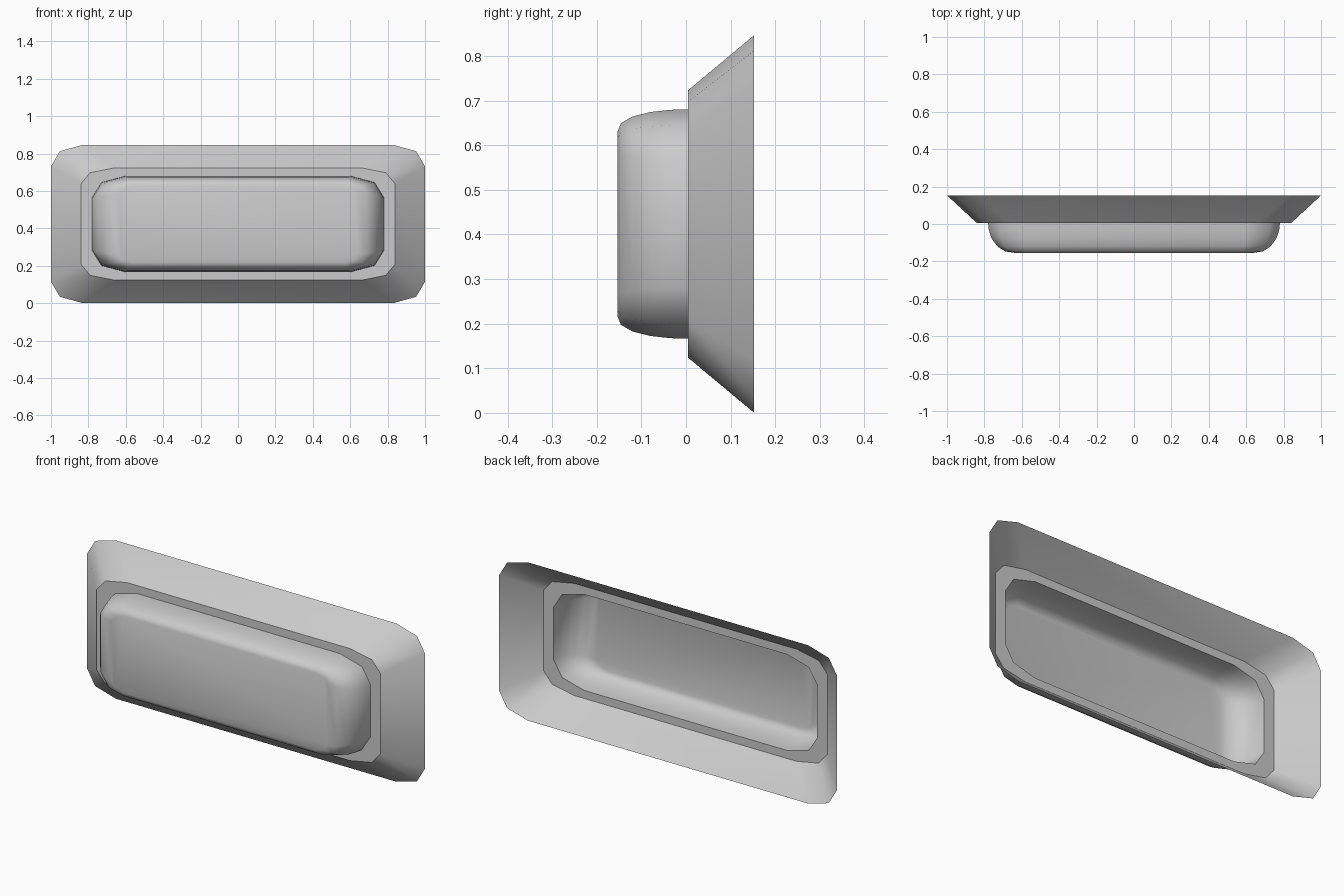
import bpy, bmesh, math

cube = bpy.data.objects.get("Cube")
if cube:
    bpy.data.objects.remove(cube, do_unlink=True)

MID_Z = 0.4235

grey = bpy.data.materials.new("plain_grey")
grey.use_nodes = True
grey.diffuse_color = (0.6, 0.6, 0.6, 1)
grey.node_tree.nodes["Principled BSDF"].inputs["Base Color"].default_value = (0.6, 0.6, 0.6, 1)


def outline(y, w, h, k=1.0, cx=0.18, cz=0.115):
    """Rectangle of half size w, h with two-step cut corners, anticlockwise from the front."""
    corner = [(w, h - cz * k), (w - 0.28 * cx * k, h - 0.3 * cz * k), (w - cx * k, h)]
    top = corner + [(-x, z) for x, z in reversed(corner)]
    loop = top + [(-x, -z) for x, z in top]
    return [(x, y, MID_Z + z) for x, z in loop]


def shell(name, loops, capped=False):
    """Open skin through successive outlines, optionally closed at the last one."""
    bm = bmesh.new()
    rings = [[bm.verts.new(p) for p in loop] for loop in loops]
    n = len(rings[0])
    for a, b in zip(rings, rings[1:]):
        for i in range(n):
            j = (i + 1) % n
            bm.faces.new((a[i], a[j], b[j], b[i]))
    if capped:
        bm.faces.new(rings[-1])
    mesh = bpy.data.meshes.new(name)
    bm.to_mesh(mesh)
    bm.free()
    mesh.materials.append(grey)
    obj = bpy.data.objects.new(name, mesh)
    bpy.context.collection.objects.link(obj)
    bpy.ops.object.select_all(action='DESELECT')
    obj.select_set(True)
    bpy.context.view_layer.objects.active = obj
    bpy.ops.object.shade_smooth_by_angle(angle=math.radians(46))
    return obj


back_edge = outline(0.153, 1.0, MID_Z, cx=0.17)
step_outer = outline(0.005, 0.84, 0.30, cz=0.085)
step_inner = outline(0.005, 0.78, 0.257)

# Sloped surround, flat step and hollow rounded front
shell("sloped_flange", [back_edge, step_outer])
shell("flat_step", [step_outer, step_inner])
shell("rounded_cover", [
    step_inner,
    outline(-0.035, 0.776, 0.256),
    outline(-0.08, 0.76, 0.251, 0.93),
    outline(-0.12, 0.73, 0.241, 0.8),
    outline(-0.146, 0.69, 0.226, 0.6),
    outline(-0.154, 0.64, 0.206, 0.4),
], capped=True)
